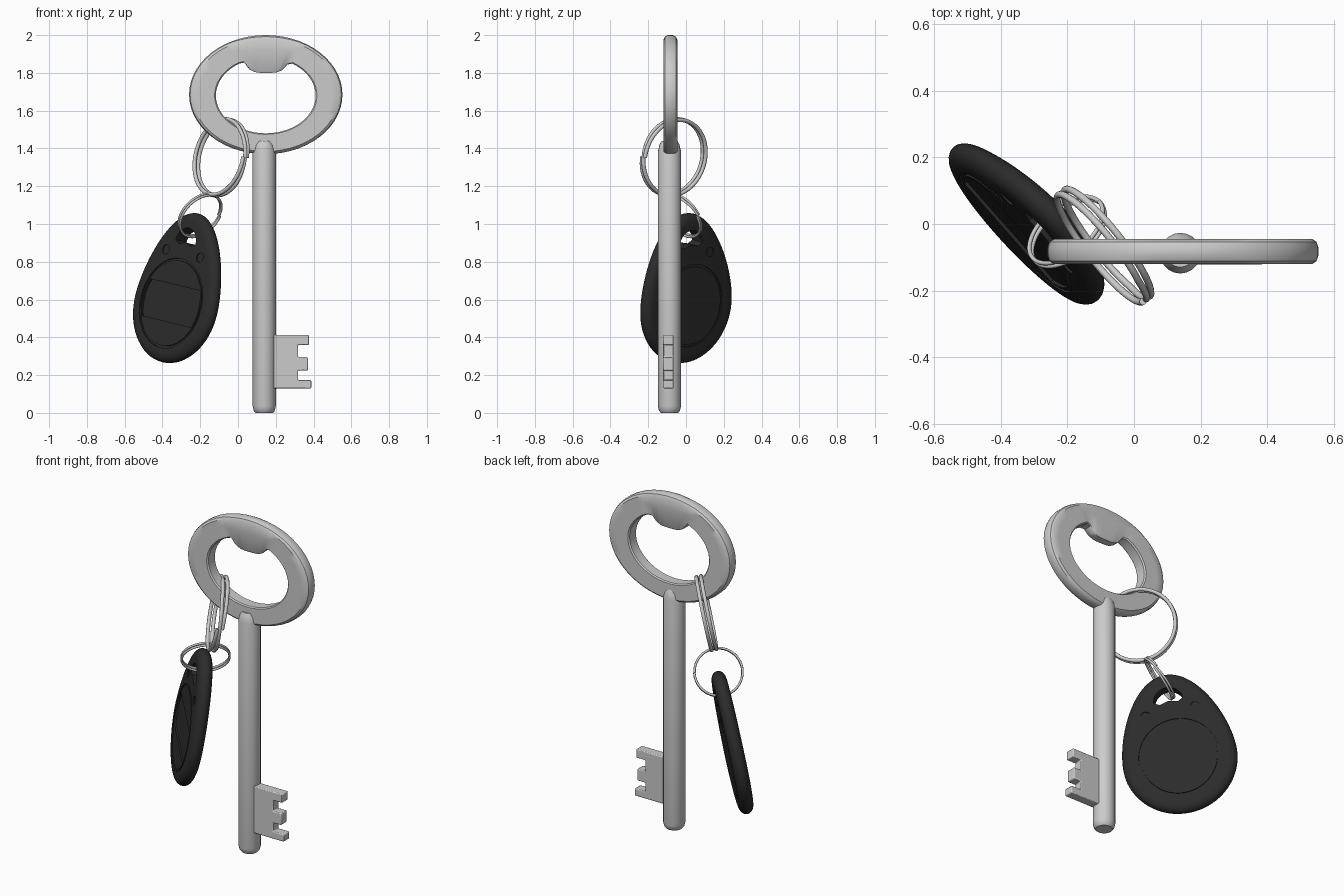
import bpy, bmesh
from math import sin, cos, pi, sqrt
from mathutils import Vector, Matrix

if "Cube" in bpy.data.objects:
    bpy.data.objects.remove(bpy.data.objects["Cube"])


def make(name, bm, angle=35):
    bmesh.ops.recalc_face_normals(bm, faces=bm.faces)
    me = bpy.data.meshes.new(name)
    bm.to_mesh(me)
    bm.free()
    ob = bpy.data.objects.new(name, me)
    bpy.context.collection.objects.link(ob)
    smooth(ob, angle)
    return ob


def smooth(ob, angle=35):
    bpy.ops.object.select_all(action='DESELECT')
    bpy.context.view_layer.objects.active = ob
    ob.select_set(True)
    bpy.ops.object.shade_smooth_by_angle(angle=angle * pi / 180)


def loft(rows, closed=False):
    """Skin closed rings of points; cap the ends unless the skin loops."""
    bm = bmesh.new()
    vs = [[bm.verts.new(p) for p in r] for r in rows]
    n = len(vs[0])
    for i in range(len(vs) if closed else len(vs) - 1):
        a, b = vs[i], vs[(i + 1) % len(vs)]
        for j in range(n):
            k = (j + 1) % n
            bm.faces.new((a[j], a[k], b[k], b[j]))
    if not closed:
        bm.faces.new(vs[0])
        bm.faces.new(vs[-1])
    return bm


def prism(pts, lo, hi, to3d):
    return loft([[to3d(a, b, h) for a, b in pts] for h in (lo, hi)])


# Key bow: oval ring with a bottle-opener lip at the top of the opening
KX, KY, N = 0.147, -0.0825, 56


def bow_point(th, f, y):
    ox, oz = 0.406 * cos(th), 1.685 + 0.315 * sin(th)
    ix, iz = 0.264 * cos(th), 1.68 + 0.2 * sin(th)
    dx = abs(ix - 0.003)
    if sin(th) > 0 and dx < 0.13:
        iz = min(iz, 1.80 + 0.05 * (dx / 0.115) ** 4)
        if f < 0.3:
            y *= 0.75
    return (KX + ix + (ox - ix) * f, KY + y, iz + (oz - iz) * f)


section = [(0, 0.03), (0.05, 0.0375), (0.6, 0.0375), (0.87, 0.0375),
           (0.96, 0.029), (1, 0.013)]
section += [(f, -y) for f, y in reversed(section)]
make("key_bow", loft([[bow_point(2 * pi * i / N, f, y) for i in range(N)]
                      for f, y in section], closed=True))

# Key shaft: round bar with chamfered ends
stem = [(0, 0.046), (0.012, 0.056), (0.035, 0.061), (1.385, 0.061),
        (1.42, 0.053), (1.44, 0.042)]
make("key_shaft", loft([[(0.139 + r * cos(2 * pi * i / 20), -0.0875 + r * sin(2 * pi * i / 20), z)
                         for i in range(20)] for z, r in stem]))

# Key bit: toothed plate
bit = [(0.16, 0.13), (0.388, 0.13), (0.388, 0.173), (0.318, 0.173), (0.318, 0.225),
       (0.37, 0.225), (0.37, 0.295), (0.318, 0.295), (0.318, 0.36), (0.377, 0.36),
       (0.377, 0.412), (0.16, 0.412)]
key_bit = make("key_bit", prism(bit, -0.121, -0.065, lambda a, b, h: (a, h, b)))
bev = key_bit.modifiers.new("soft_edges", 'BEVEL')
bev.width, bev.segments = 0.005, 2


# Split rings: two turns of wire
def split_ring(name, centre, normal, radius, wire, gap):
    n = Vector(normal).normalized()
    u = n.cross(Vector((0, 0, 1))).normalized()
    v = n.cross(u)
    steps, sides = 128, 10
    rows = []
    for i in range(steps + 1):
        t = 4 * pi * i / steps
        # each turn is flat, with a short crossover between the two
        s = max(-1, min(1, (i / steps - 0.5) / 0.06))
        out = u * cos(t) + v * sin(t)
        c = Vector(centre) + out * radius + n * gap * s / 2
        rows.append([c + wire * (out * cos(2 * pi * j / sides) + n * sin(2 * pi * j / sides))
                     for j in range(sides)])
    make(name, loft(rows), 50)


split_ring("large_split_ring", (-0.09, -0.065, 1.353), (0.78, 0.62, -0.2), 0.204, 0.0105, 0.026)
split_ring("small_split_ring", (-0.2, -0.022, 1.045), (-0.54, 0.64, 0.54), 0.131, 0.0065, 0.015)

# Fob frame: u across, v up, w towards the decorated face
v = Vector((0.24, 0, 1)).normalized()
u = Vector((0.68, -0.73, 0))
u = (u - v * u.dot(v)).normalized()
w = u.cross(v)
base = Vector((-0.40, 0.0, 0.268))


def fob(a, b, h):
    return base + u * a + v * b + w * h


def bez(p, t):
    s = 1 - t
    return sum((Vector(q) * k for q, k in zip(p, (s**3, 3*s*s*t, 3*s*t*t, t**3))), Vector((0, 0)))


# Fob body: teardrop outline with a rounded rim
lower = [(0, 0), (0.174, 0), (0.315, 0.14), (0.315, 0.31)]
upper = [(0.315, 0.31), (0.315, 0.5), (0.18, 0.81), (0, 0.81)]
half = [bez(lower, i / 16) for i in range(16)] + [bez(upper, i / 24) for i in range(25)]
outline = half + [Vector((-p.x, p.y)) for p in reversed(half[1:-1])]
M = len(outline)
normals = []
for i in range(M):
    d = outline[(i + 1) % M] - outline[i - 1]
    normals.append(Vector((d.y, -d.x)).normalized())
rows = []
for k in range(-5, 6):
    t = k * pi / 10
    inset, h = 0.05 * (1 - cos(t)), 0.04 * sin(t)
    rows.append([fob(*(p - q * inset), h) for p, q in zip(outline, normals)])
body = make("fob_body", loft(rows), 40)
mat = bpy.data.materials.new("black_plastic")
mat.diffuse_color = (0.025, 0.025, 0.025, 1)
mat.use_nodes = True
mat.node_tree.nodes["Principled BSDF"].inputs["Base Color"].default_value = mat.diffuse_color
body.data.materials.append(mat)


def circle(r, cx=0, cy=0.315, n=48):
    return [(cx + r * cos(2 * pi * i / n), cy + r * sin(2 * pi * i / n)) for i in range(n)]


def groove(r, h, wide=0.006, deep=0.007):
    prof = [(r - wide, h - deep), (r + wide, h - deep), (r + wide, h + deep), (r - wide, h + deep)]
    return loft([[fob(a, b, hh) for a, b in circle(rr)] for rr, hh in prof], closed=True)


# Fob details: ring hole, face grooves, recessed band, dimples
hole = [(0.08 * cos(pi * i / 16), 0.648 + 0.075 * sin(pi * i / 16)) for i in range(17)]
hole += [(-0.05, 0.632), (0, 0.645), (0.05, 0.632)]
band_h, band_r = 0.1, 0.222
arc = [band_h * (i / 6 - 1) for i in range(13)]
band = [(sqrt(band_r**2 - y * y), 0.315 + y) for y in arc]
band += [(-a, b) for a, b in reversed(band)]
cutters = [prism(hole, -0.1, 0.1, fob), groove(0.236, 0.04), groove(0.216, -0.04),
           prism(band, 0.03, 0.06, fob)]
for side in (-1, 1):
    spot = circle(0.026, side * 0.138, 0.585, 16)
    cutters += [prism(spot, 0.034, 0.06, fob), prism(spot, -0.06, -0.034, fob)]
for bm in cutters:
    cut = make("fob_cutter", bm)
    cut.hide_render = True
    mod = body.modifiers.new("cut", 'BOOLEAN')
    mod.operation, mod.solver, mod.object = 'DIFFERENCE', 'EXACT', cut
    smooth(body, 40)
    # keep the cut ahead of the shading modifier by applying it directly
    bpy.ops.object.modifier_apply(modifier=mod.name)
    bpy.data.objects.remove(cut)
smooth(body, 40)
